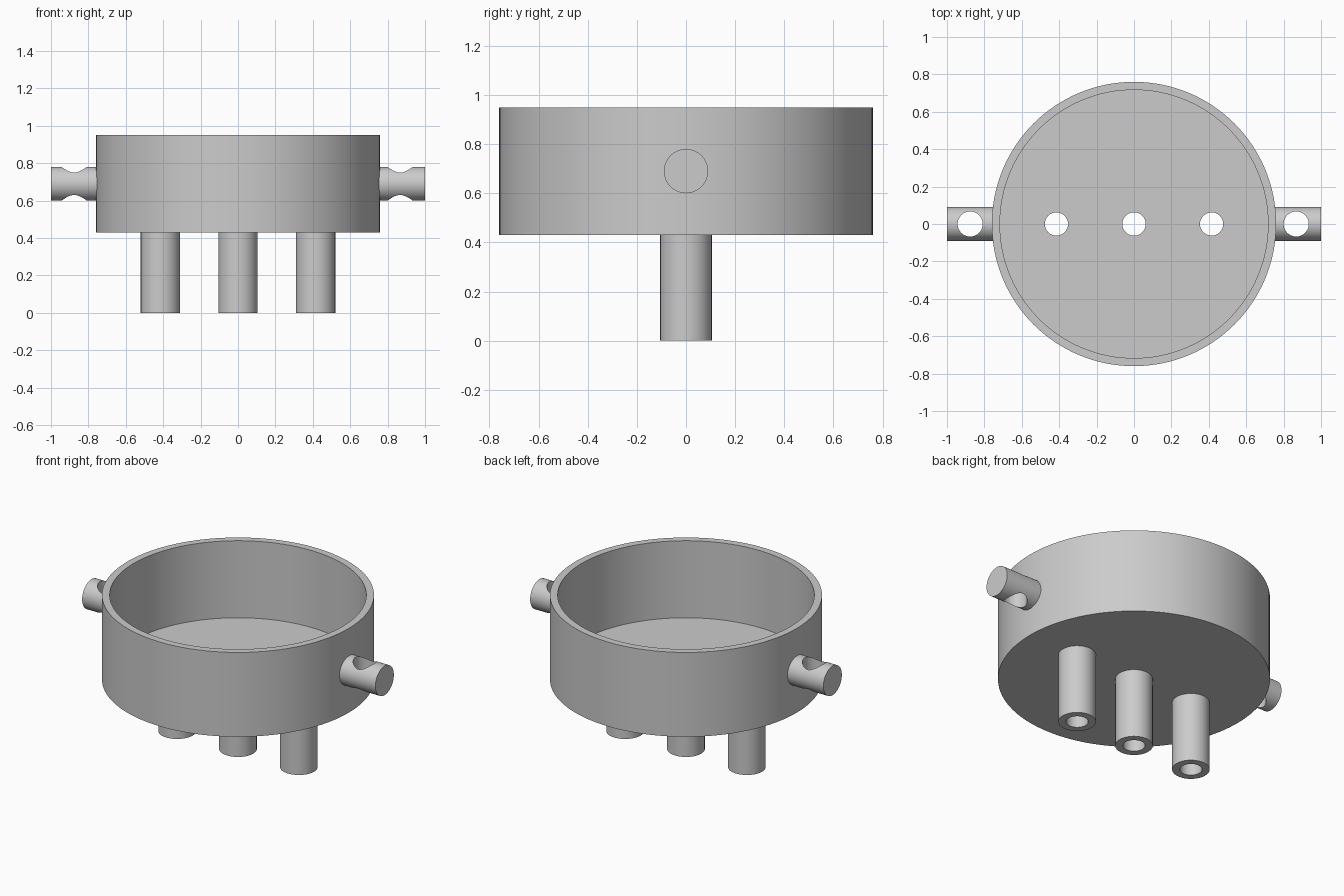
import bpy
from math import pi, radians

cube = bpy.data.objects.get("Cube")
if cube:
    bpy.data.objects.remove(cube, do_unlink=True)

# Single plain grey
grey = bpy.data.materials.new("plain grey")
grey.use_nodes = True
colour = (0.6, 0.6, 0.6, 1)
grey.diffuse_color = colour
grey.node_tree.nodes["Principled BSDF"].inputs["Base Color"].default_value = colour

BOWL_R, INNER_R = 0.76, 0.717
BOTTOM, FLOOR, RIM = 0.43, 0.475, 0.95
LEG_R, BORE_R, LEG_GAP = 0.105, 0.062, 0.415
PEG_R, PEG_HOLE_R, PEG_Z = 0.09, 0.067, 0.69


def cylinder(name, radius, low, high, x=0.0, segments=64):
    """Upright cylinder between two heights."""
    bpy.ops.mesh.primitive_cylinder_add(
        vertices=segments, radius=radius, depth=high - low,
        location=(x, 0, (low + high) / 2))
    obj = bpy.context.object
    obj.name = name
    obj.data.materials.append(grey)
    return obj


def cut(obj, cutter):
    """Subtract the cutter and discard it."""
    mod = obj.modifiers.new("cut", 'BOOLEAN')
    mod.operation = 'DIFFERENCE'
    mod.solver = 'EXACT'
    mod.object = cutter
    bpy.ops.object.select_all(action='DESELECT')
    obj.select_set(True)
    bpy.context.view_layer.objects.active = obj
    bpy.ops.object.modifier_apply(modifier=mod.name)
    bpy.data.objects.remove(cutter, do_unlink=True)


def smooth(obj):
    bpy.ops.object.select_all(action='DESELECT')
    obj.select_set(True)
    bpy.context.view_layer.objects.active = obj
    bpy.ops.object.shade_smooth_by_angle(angle=radians(30))


# Open bowl
bowl = cylinder("bowl", BOWL_R, BOTTOM, RIM, segments=128)
cut(bowl, cylinder("hollow", INNER_R, FLOOR, RIM + 0.1, segments=128))

# Three tubular legs, each bored through the bowl floor
for side, name in ((-1, "right_leg"), (0, "middle_leg"), (1, "left_leg")):
    x = side * LEG_GAP
    leg = cylinder(name, LEG_R, 0, BOTTOM, x)
    cut(leg, cylinder("bore", BORE_R, -0.1, BOTTOM + 0.1, x))
    cut(bowl, cylinder("bore", BORE_R, BOTTOM - 0.1, FLOOR + 0.1, x))
    smooth(leg)
smooth(bowl)

# Side pegs with a vertical hole near the tip
for side, hole_x, name in ((-1, -0.876, "right_peg"), (1, 0.867, "left_peg")):
    inner, tip = 0.735, 1.0
    bpy.ops.mesh.primitive_cylinder_add(
        vertices=64, radius=PEG_R, depth=tip - inner,
        location=(side * (inner + tip) / 2, 0, PEG_Z), rotation=(0, pi / 2, 0))
    peg = bpy.context.object
    peg.name = name
    peg.data.materials.append(grey)
    cut(peg, cylinder("peg_hole", PEG_HOLE_R, PEG_Z - 0.2, PEG_Z + 0.2, hole_x))
    smooth(peg)
